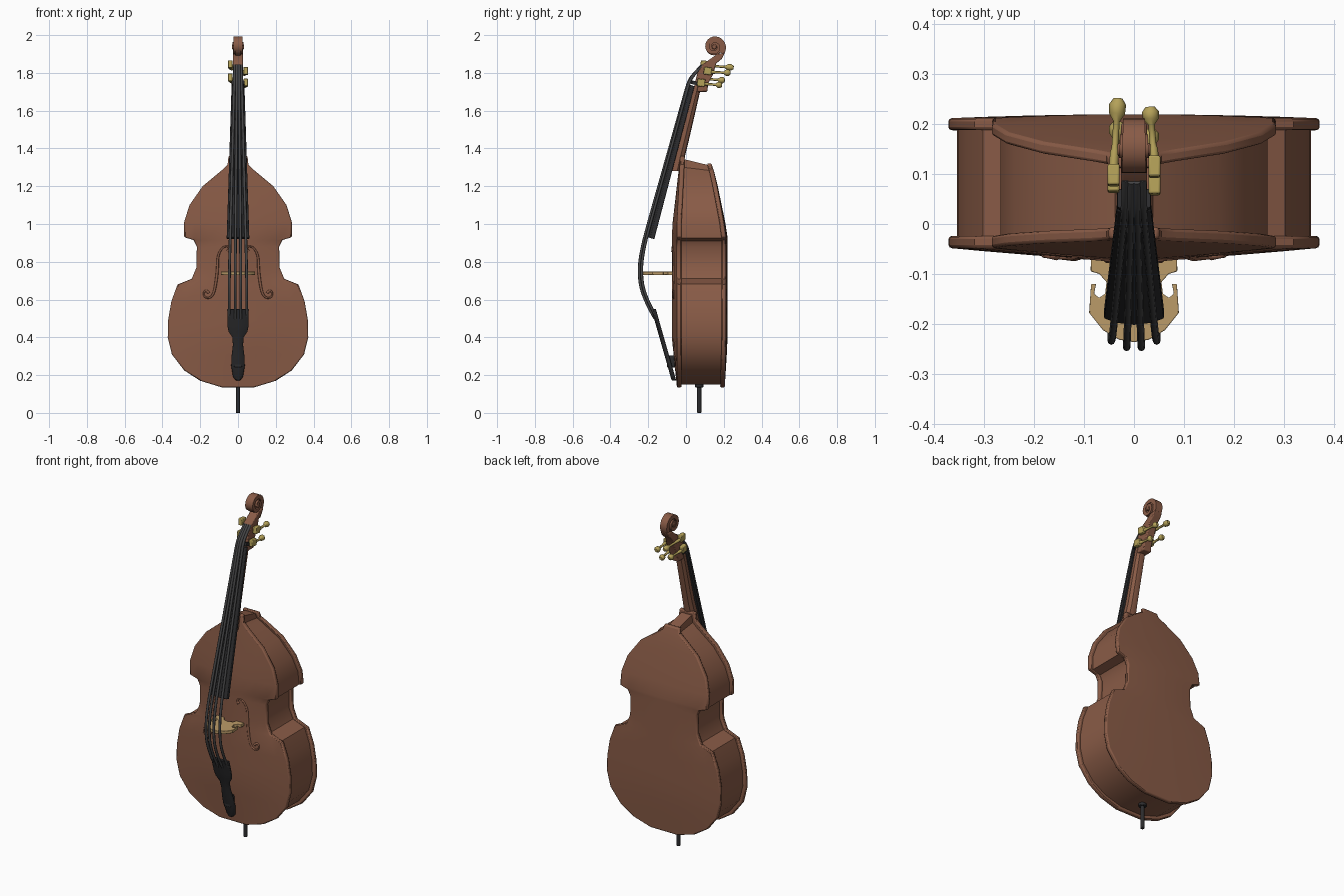
import bpy, math
from mathutils import Vector

if "Cube" in bpy.data.objects:
    bpy.data.objects.remove(bpy.data.objects["Cube"])


def mat(name, r, g, b):
    m = bpy.data.materials.new(name)
    m.diffuse_color = (r, g, b, 1)
    m.use_nodes = True
    m.node_tree.nodes["Principled BSDF"].inputs["Base Color"].default_value = m.diffuse_color
    return m


WOOD = mat("red_brown_wood", .25, .105, .062)
DARK = mat("ebony", .025, .025, .027)
STEEL = mat("string_steel", .06, .06, .062)
GOLD = mat("brass", .46, .36, .1)
MAPLE = mat("pale_maple", .5, .33, .14)


def finish(ob, m, bevel=0, segs=2):
    ob.data.materials.append(m)
    bpy.ops.object.select_all(action='DESELECT')
    ob.select_set(True)
    bpy.context.view_layer.objects.active = ob
    if bevel:
        b = ob.modifiers.new("bevel", 'BEVEL')
        b.width, b.segments, b.limit_method, b.angle_limit = bevel, segs, 'ANGLE', math.radians(50)
    bpy.ops.object.shade_smooth_by_angle(angle=math.radians(35))
    return ob


def loft(name, rings, m, bevel=0):
    n = len(rings[0])
    faces = [(i * n + j, i * n + (j + 1) % n, (i + 1) * n + (j + 1) % n, (i + 1) * n + j)
             for i in range(len(rings) - 1) for j in range(n)]
    faces += [tuple(range(n))[::-1], tuple(range((len(rings) - 1) * n, len(rings) * n))]
    me = bpy.data.meshes.new(name)
    me.from_pydata([p for r in rings for p in r], [], faces)
    ob = bpy.data.objects.new(name, me)
    bpy.context.collection.objects.link(ob)
    bpy.context.view_layer.objects.active = ob
    ob.select_set(True)
    bpy.ops.object.mode_set(mode='EDIT')
    bpy.ops.mesh.select_all(action='SELECT')
    bpy.ops.mesh.normals_make_consistent(inside=False)
    bpy.ops.object.mode_set(mode='OBJECT')
    return finish(ob, m, bevel)


def tube(name, pts, r, m, radii=None, smooth=True):
    cu = bpy.data.curves.new(name, 'CURVE')
    cu.dimensions, cu.bevel_depth, cu.bevel_resolution = '3D', r, 2
    cu.use_fill_caps = True
    s = cu.splines.new('NURBS' if smooth else 'POLY')
    s.points.add(len(pts) - 1)
    for i, p in enumerate(pts):
        s.points[i].co = (*p, 1)
        s.points[i].radius = radii[i] if radii else 1
    if smooth:
        s.order_u, s.use_endpoint_u, s.resolution_u = 3, True, 5
    cu.materials.append(m)
    ob = bpy.data.objects.new(name, cu)
    bpy.context.collection.objects.link(ob)
    return ob


def lerp(tab, z):
    for (a, u), (b, v) in zip(tab, tab[1:]):
        if z <= b:
            return u + (v - u) * max(0, (z - a) / (b - a))
    return tab[-1][1]


# body outline: (height, half width)
OUT = [(.135, .085), (.17, .2), (.225, .285), (.31, .35), (.40, .372), (.49, .37), (.59, .353),
       (.68, .32), (.71, .245), (.77, .22), (.88, .218), (.915, .235), (.93, .285), (1.01, .285),
       (1.10, .257), (1.20, .187), (1.285, .085), (1.315, .055), (1.36, .05)]
COLS = [-1, -.8, -.55, -.28, 0, .28, .55, .8, 1]
FRONT = [(.135, -.048), (1.0, -.048), (1.36, -.03)]
BACK = [(.135, .205), (.35, .212), (.95, .212), (1.36, .135)]
SWELL = [(.135, 0), (.4, 1), (.95, 1), (1.3, .15), (1.36, 0)]


def front_y(x, z):
    t = min(1, abs(x) / lerp(OUT, z))
    return lerp(FRONT, z) - .027 * lerp(SWELL, z) * (1 - t ** 1.3)


def back_z(z):
    return z - max(0, z - 1.25) * .36


# front and back plates, ribs
loft("front_plate", [[(t * w, front_y(t * w, z), z) for t in COLS] +
                     [(t * w, lerp(FRONT, z) + .024, z) for t in COLS[::-1]] for z, w in OUT], WOOD, .007)
loft("back_plate", [[(t * w, lerp(BACK, z) - .024, back_z(z)) for t in COLS] +
                    [(t * w, lerp(BACK, z) + .008 * lerp(SWELL, z) * (1 - t * t), back_z(z))
                     for t in COLS[::-1]] for z, w in OUT], WOOD, .007)
ribs = []
for z, w in OUT:
    zi = .75 + (z - .75) * .975
    k = w - .017
    yf, yb = lerp(FRONT, z) + .012, lerp(BACK, z) - .012
    ribs.append([(-k, yf, zi), (k, yf, zi), (k, yb, back_z(zi)), (-k, yb, back_z(zi))])
loft("ribs", ribs, WOOD)

# f-shaped sound holes
F = [(.055, .855), (.044, .868), (.055, .885), (.085, .875), (.108, .83), (.108, .76), (.118, .68),
     (.13, .625), (.155, .605), (.18, .615), (.182, .64), (.165, .65), (.155, .635)]
for s, side in ((-1, "left"), (1, "right")):
    tube(side + "_sound_hole", [(s * x, front_y(x, z), z) for x, z in F], .006, WOOD,
         [1.3, 1, .7, .8, 1, 1.2, 1.2, 1, .8, .7, .8, 1, 1.3])


# fingerboard and neck
def board(z, w, yf, yb):
    pts = [(-1, yb), (-1, yf + .013), (-.55, yf + .004), (0, yf), (.55, yf + .004), (1, yf + .013), (1, yb)]
    return [(x * w, y, z + (yb - y) * .28) for x, y in pts]


loft("fingerboard", [board(.92, .06, -.203, -.168), board(1.73, .034, .015, .045)], DARK, .003)
neck = []
for z, w, yb in ((1.28, .036, -.02), (1.36, .034, -.005), (1.42, .03, .01), (1.69, .028, .072), (1.75, .027, .085)):
    yf = -.168 + (z - .92) * .263
    h = yb - yf
    neck.append([(-w, yf, z), (w, yf, z), (w, yf + .5 * h, z), (.6 * w, yf + .9 * h, z), (0, yb, z),
                 (-.6 * w, yf + .9 * h, z), (-w, yf + .5 * h, z)])
loft("neck", neck, WOOD)
loft("nut", [board(1.73, .034, .018, .07), board(1.75, .033, .022, .07)], DARK)

# pegbox: side profile
PB = [(.05, 1.70), (.048, 1.75), (.06, 1.80), (.088, 1.845), (.135, 1.878), (.165, 1.90), (.205, 1.905),
      (.19, 1.875), (.16, 1.85), (.142, 1.79), (.118, 1.745), (.112, 1.70)]
loft("pegbox", [[(x, y, z) for y, z in PB] for x in (-.026, .026)], WOOD, .005)

# scroll: band winding inwards and widening towards the eye
spiral = []
for i in range(37):
    u = i / 36
    a = math.radians(-42 + 560 * u)
    ro = .066 - .048 * u
    th = .026 - .012 * u
    w = .021 + .009 * u
    c, s = math.cos(a), math.sin(a)
    cy, cz = .149, 1.938
    spiral.append([(x, cy + r * c, cz + r * s) for x, r in
                   ((-w, ro), (w, ro), (w, ro - th), (-w, ro - th))])
loft("scroll", spiral, WOOD)
for name, r, w in (("scroll_core", .045, .016), ("scroll_eye", .013, .033)):
    bpy.ops.mesh.primitive_cylinder_add(vertices=20, radius=r, depth=2 * w, location=(0, .149, 1.938),
                                        rotation=(0, math.pi / 2, 0))
    bpy.context.object.name = name
    finish(bpy.context.object, WOOD, .003)

# tuning machines: gear block, shaft and knob
PEGS = [(-1, .098, 1.845, .252, 1.828), (1, .115, 1.81, .235, 1.80),
        (-1, .085, 1.775, .205, 1.76), (1, .08, 1.748, .19, 1.735)]
for i, (s, y, z, ye, ze) in enumerate(PEGS):
    bpy.ops.mesh.primitive_cube_add(size=1, location=(s * .041, y, z), rotation=(-.1, 0, 0))
    b = bpy.context.object
    b.name = f"tuner_block_{i + 1}"
    b.scale = (.024, .042, .04)
    bpy.ops.object.transform_apply(location=False, rotation=False, scale=True)
    finish(b, GOLD, .004)
    a, e = Vector((s * .042, y, z - .005)), Vector((s * .032, ye, ze))
    tube(f"tuner_key_{i + 1}", [a.lerp(e, t) for t in (0, .3, .36, .7, .8, .92, 1)], .01, GOLD,
         [.9, .9, .65, .65, 1.6, 1.7, .9], False)

# bridge standing out from the front plate
BR = [(0, -.1), (.03, -.09), (.04, -.068), (.086, -.06), (.087, -.095), (.07, -.1), (.055, -.116),
      (.058, -.14), (.07, -.148), (.08, -.14), (.076, -.12), (.086, -.12), (.09, -.178), (.062, -.213),
      (.03, -.232), (0, -.237)]
prof = BR + [(-x, y) for x, y in BR[-2:0:-1]]
loft("bridge", [[(x, y, z) for x, y in prof] for z in (.73, .748)], MAPLE, .002)

# strings
ST = [(.085, 1.84), (.045, 1.80), (.015, 1.76), (-.003, 1.70), (-.101, 1.35), (-.215, .95), (-.236, .86),
      (-.247, .79), (-.248, .72), (-.237, .65), (-.20, .56), (-.165, .50)]
for i, x in enumerate((-.046, -.015, .015, .046)):
    pts = []
    for y, z in ST:
        k = min(1, max(.38, .38 + .62 * (1.84 - z) / 1.1))
        pts.append((x * k, y + (.013 * k if abs(x) > .03 else 0), z))
    tube(f"string_{i + 1}", pts, .0075, STEEL)

# tailpiece and its lower saddle
TP = [(.172, .012), (.19, .026), (.25, .036), (.30, .034), (.36, .027), (.40, .03), (.43, .05), (.46, .056), (.55, .057)]
rings = []
for z, w in TP:
    y = -.066 - (z - .172) * .285
    rings.append([(-w, y + .014, z), (-w, y, z), (-.5 * w, y - .01, z), (.5 * w, y - .01, z), (w, y, z), (w, y + .014, z)])
loft("tailpiece", rings, DARK, .003)
loft("tailpiece_saddle", [[(-.02, -.1, z), (.02, -.1, z), (.02, -.058, z), (-.02, -.058, z)] for z in (.24, .305)], DARK, .004)

# endpin
for name, r, z0, z1 in (("endpin", .011, 0, .15), ("endpin_collar", .022, .135, .16)):
    bpy.ops.mesh.primitive_cylinder_add(vertices=20, radius=r, depth=z1 - z0, location=(0, .07, (z0 + z1) / 2))
    bpy.context.object.name = name
    finish(bpy.context.object, DARK, .003)
